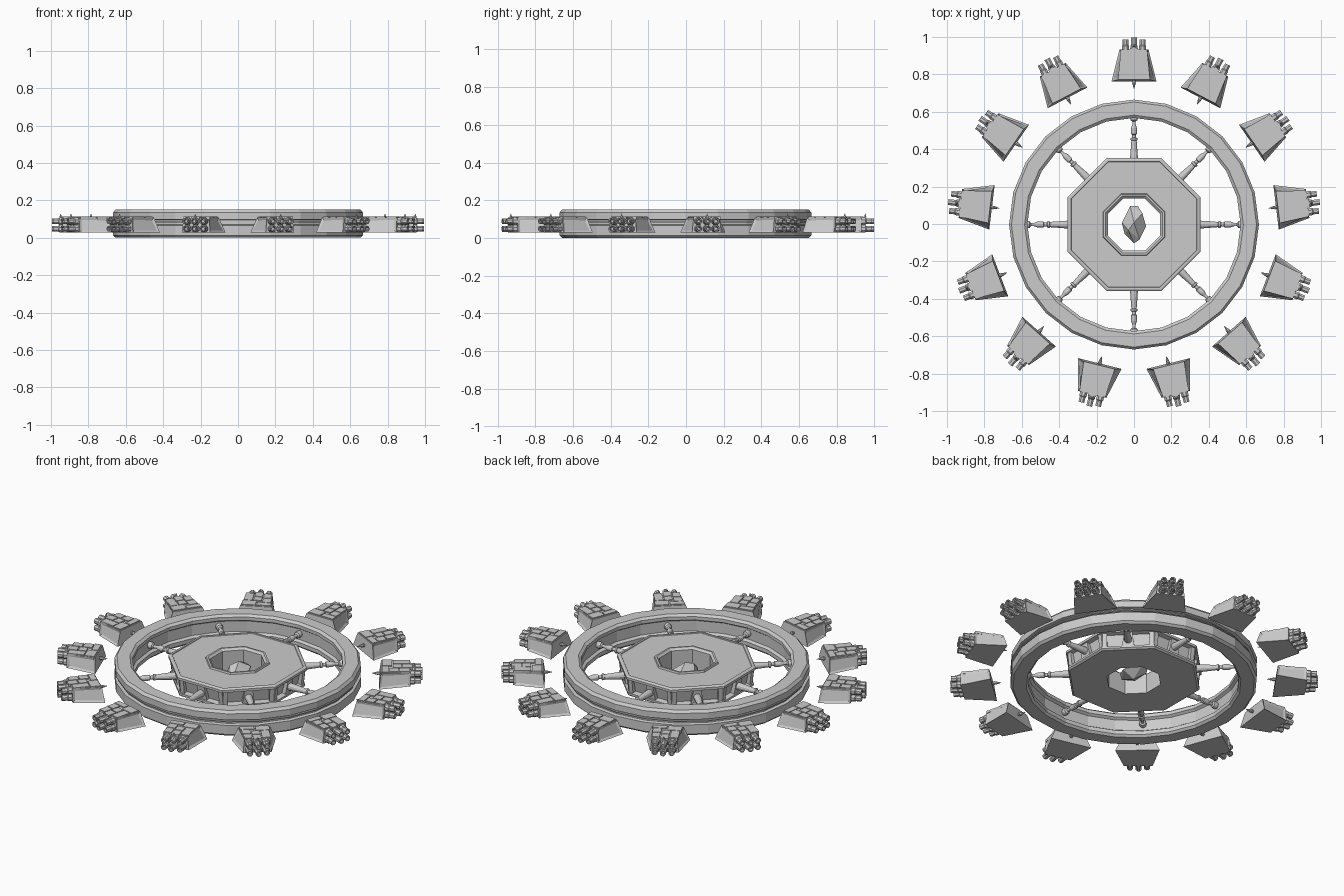
import bpy, bmesh, math
from mathutils import Matrix, Vector

if "Cube" in bpy.data.objects:
    bpy.data.objects.remove(bpy.data.objects["Cube"])

CY = -0.003                      # small offset that centres the fleet in y
rz = lambda a: Matrix.Rotation(a, 4, 'Z')


def finish(bm, name, smooth=False):
    bmesh.ops.recalc_face_normals(bm, faces=bm.faces)
    me = bpy.data.meshes.new(name)
    bm.to_mesh(me)
    bm.free()
    ob = bpy.data.objects.new(name, me)
    bpy.context.collection.objects.link(ob)
    ob.location.y = CY
    return ob


def lathe(bm, profile, n, phase=0, closed=True, m=Matrix()):
    """Revolve (radius, z) points around z; closed profiles make rings, open ones get caps."""
    rings = []
    for i in range(n):
        a = phase + 2 * math.pi * i / n
        rings.append([bm.verts.new(m @ Vector((r * math.cos(a), r * math.sin(a), z))) for r, z in profile])
    k = len(profile)
    for i in range(n):
        p, q = rings[i], rings[(i + 1) % n]
        for j in range(k if closed else k - 1):
            bm.faces.new((p[j], q[j], q[(j + 1) % k], p[(j + 1) % k]))
    if not closed:
        bm.faces.new([r[0] for r in rings])
        bm.faces.new([r[-1] for r in rings])


def hexa(bm, bottom, top):
    """Six-sided block from four bottom and four top corners."""
    b = [bm.verts.new(p) for p in bottom]
    t = [bm.verts.new(p) for p in top]
    sides = [bm.faces.new((b[i], b[(i + 1) % 4], t[(i + 1) % 4], t[i])) for i in range(4)]
    bm.faces.new(b[::-1])
    bm.faces.new(t)
    return sides


def box(bm, x0, x1, y0, y1, z0, z1, m=Matrix()):
    c = [(x0, y0), (x1, y0), (x1, y1), (x0, y1)]
    return hexa(bm, [m @ Vector((x, y, z0)) for x, y in c], [m @ Vector((x, y, z1)) for x, y in c])


# Outer ring with a groove round the outside and a channel round the inside
bm = bmesh.new()
lathe(bm, [(.655, 0), (.668, .012), (.668, .066), (.65, .07), (.65, .078), (.658, .08), (.658, .086),
           (.65, .088), (.65, .094), (.668, .098), (.668, .135), (.655, .15), (.585, .15), (.57, .138),
           (.57, .118), (.585, .108), (.585, .045), (.57, .035), (.57, .012), (.582, 0)], 24)
finish(bm, "outer_ring")

# Octagonal hub: top and bottom slabs, recessed waist, raised rim round the hole
K = 1 / math.cos(math.pi / 8)
bm = bmesh.new()
hub = [(.335, .022), (.345, .03), (.345, .042), (.315, .048), (.33, .118), (.355, .124), (.355, .138),
       (.346, .144), (.336, .144), (.334, .14), (.165, .14), (.162, .15), (.152, .15), (.14, .138), (.14, .022)]
lathe(bm, [(r * K, z) for r, z in hub], 8, math.pi / 8)
finish(bm, "hub")

# Ribs framing the hub side windows
bm = bmesh.new()
for i in range(8):
    m = rz(i * math.pi / 4)
    for y0, y1 in ((-.14, -.115), (-.022, .022), (.115, .14)):
        w = .012 if y0 > -.1 and y0 < .1 else 0
        hexa(bm, [m @ Vector(p) for p in ((.3, y0 - w, .04), (.338, y0 - w, .04), (.338, y1 + w, .04), (.3, y1 + w, .04))],
             [m @ Vector(p) for p in ((.3, y0, .126), (.348, y0, .126), (.348, y1, .126), (.3, y1, .126))])
finish(bm, "hub_ribs")

# Spokes, turned along the radial direction
bm = bmesh.new()
for i in range(8):
    m = rz(i * math.pi / 4) @ Matrix.Translation((0, 0, .08)) @ Matrix.Rotation(math.pi / 2, 4, 'Y')
    lathe(bm, [(.022, .32), (.02, .37), (.014, .45), (.018, .452), (.018, .462), (.01, .466), (.01, .48),
               (.016, .484), (.016, .515), (.009, .535), (.009, .552), (.018, .558), (.02, .572), (.018, .59)],
          12, 0, False, m)
ob = finish(bm, "spokes")

# Faceted rock floating in the hub hole
bm = bmesh.new()
for p in ((-.02, .1, .09), (.02, .1, .075), (.045, .06, .1), (-.065, .01, .08), (-.05, -.05, .06), (0, -.1, .07),
          (.03, -.08, .09), (.065, -.01, .07), (0, .01, .135), (-.03, -.03, .12), (0, 0, .03), (-.04, .06, .055)):
    bm.verts.new(p)
bmesh.ops.convex_hull(bm, input=bm.verts)
finish(bm, "centre_rock")

# One docked ship pointing inward (engines toward +y)
bm = bmesh.new()
sides = hexa(bm, [(-.12, .765, .028), (.12, .765, .028), (.078, .935, .028), (-.078, .935, .028)],
             [(-.086, .775, .108), (.086, .775, .108), (.07, .935, .108), (-.07, .935, .108)])
bmesh.ops.recalc_face_normals(bm, faces=bm.faces)
bmesh.ops.inset_individual(bm, faces=[sides[1], sides[3]], thickness=.018, depth=-.006)
# roof plating separated by seams
for x0, x1, y0, y1 in ((-.08, -.004, .78, .835), (.002, .08, .78, .815), (-.074, -.028, .84, .93),
                       (-.022, .022, .84, .885), (.028, .074, .82, .87), (.028, .07, .876, .93),
                       (-.022, .022, .891, .945)):
    box(bm, x0, x1, y0, y1, .1, .114)
# engine bells in two rows of three
toY = Matrix.Rotation(-math.pi / 2, 4, 'X')
for x in (-.046, 0, .046):
    for z in (.048, .088):
        m = Matrix.Translation((x, 0, z)) @ toY
        e = 1.0 if x == 0 else .99
        lathe(bm, [(.021, .92), (.021, .955), (.017, .96), (.017, e), (.011, e), (.008, e - .02)], 8, math.pi / 8, False, m)
# nose spike and tail aerial
lathe(bm, [(.012, .76), (.008, .77), (.0095, .755), (.001, .725)], 8, 0, False, Matrix.Translation((0, 0, .07)) @ toY)
lathe(bm, [(.008, .108), (.001, .128)], 6, 0, False, Matrix.Translation((0, .955, 0)))
ship = finish(bm, "ship_01")

# Thirteen ships circling the ring
for i in range(1, 13):
    ob = bpy.data.objects.new(f"ship_{i + 1:02d}", ship.data)
    ob.location.y = CY
    ob.rotation_euler.z = i * 2 * math.pi / 13
    bpy.context.collection.objects.link(ob)
